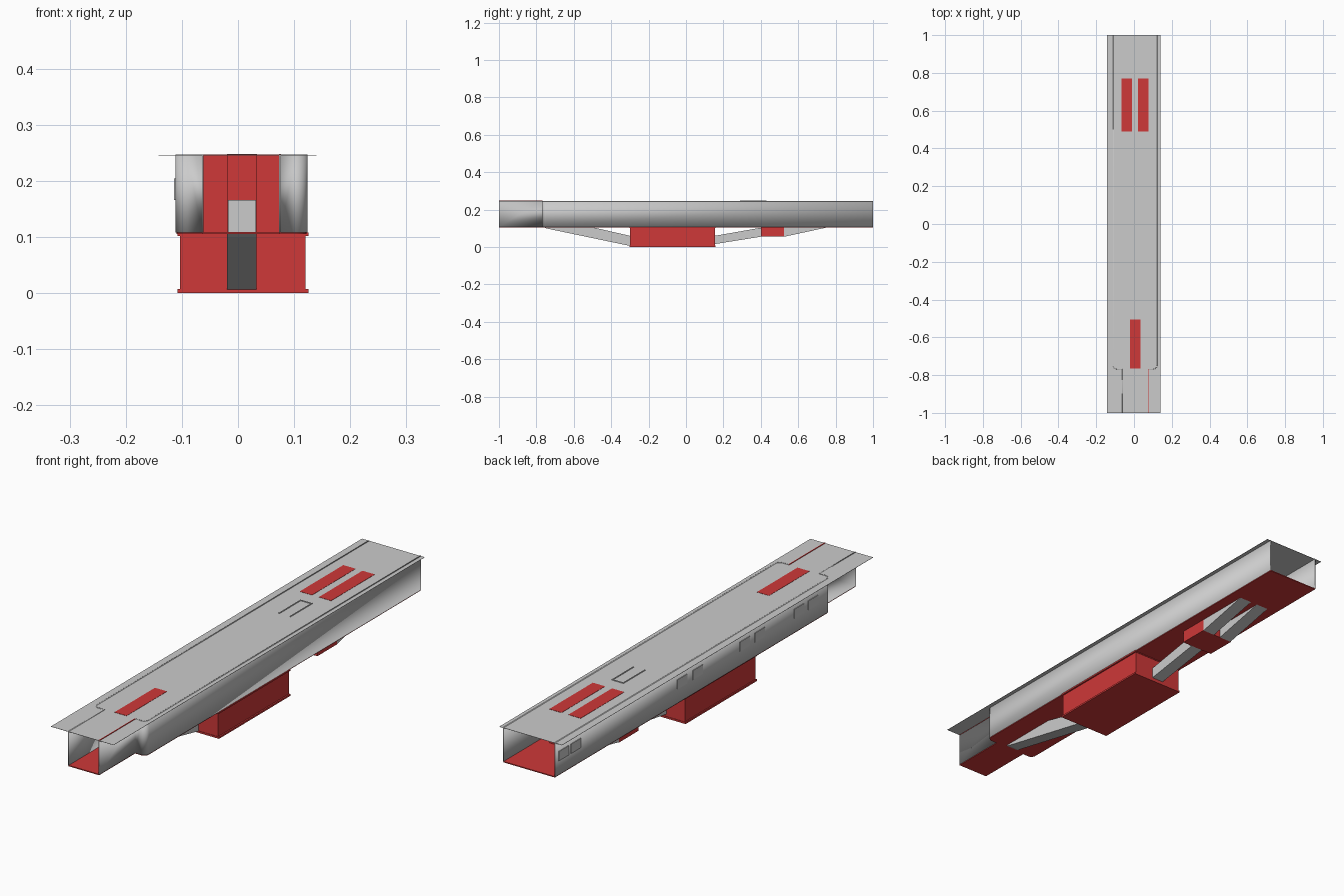
import bpy, bmesh, math

if "Cube" in bpy.data.objects:
    bpy.data.objects.remove(bpy.data.objects["Cube"])

red = bpy.data.materials.new("red")
red.diffuse_color = (0.62, 0.04, 0.04, 1)
red.use_nodes = True
red.node_tree.nodes["Principled BSDF"].inputs["Base Color"].default_value = red.diffuse_color

FLOOR, DECK = 0.108, 0.2455
XL, XR = -0.110, 0.122      # wide hull sides
NL, NR = -0.063, 0.075      # narrow bow sides
YS = -0.768                 # step between bow and hull


def finish(name, bm, mat=None):
    bmesh.ops.recalc_face_normals(bm, faces=bm.faces)
    me = bpy.data.meshes.new(name)
    bm.to_mesh(me)
    bm.free()
    ob = bpy.data.objects.new(name, me)
    bpy.context.collection.objects.link(ob)
    if mat:
        me.materials.append(mat)
    return ob


def prism(name, pts, a, b, axis, mat=None):
    """Extrude a closed profile from a to b; axis 'x' uses (y,z), axis 'z' uses (x,y)."""
    put = (lambda p, t: (t, p[0], p[1])) if axis == 'x' else (lambda p, t: (p[0], p[1], t))
    bm = bmesh.new()
    lo = [bm.verts.new(put(p, a)) for p in pts]
    hi = [bm.verts.new(put(p, b)) for p in pts]
    bm.faces.new(lo)
    bm.faces.new(hi)
    n = len(pts)
    for i in range(n):
        j = (i + 1) % n
        bm.faces.new((lo[i], lo[j], hi[j], hi[i]))
    return finish(name, bm, mat)


def box(name, x0, x1, y0, y1, z0, z1, mat=None):
    return prism(name, [(x0, y0), (x1, y0), (x1, y1), (x0, y1)], z0, z1, 'z', mat)


def side_path(narrow, wide, r=0.02, n=8):
    """Plan line of one hull side, with a rounded outer corner at the step."""
    s = 1 if wide > narrow else -1
    pts = [(narrow, -1), (narrow, YS)]
    for i in range(n + 1):
        t = math.pi / 2 * i / n
        pts.append((wide - s * r + s * r * math.sin(t), YS + r - r * math.cos(t)))
    return pts + [(wide, 1)]


# hull side walls, top edges standing just proud of the deck
for name, nx, wx in (("left_wall", NL, XL), ("right_wall", NR, XR)):
    bm = bmesh.new()
    lines = [(bm.verts.new((x, y, FLOOR)), bm.verts.new((x, y, 0.247)))
             for x, y in side_path(nx, wx)]
    for (a, b), (c, d) in zip(lines, lines[1:]):
        bm.faces.new((a, c, d, b))
    ob = finish(name, bm)
    mod = ob.modifiers.new("thickness", 'SOLIDIFY')
    mod.thickness, mod.offset = 0.003, 0
    bpy.ops.object.select_all(action='DESELECT')
    ob.select_set(True)
    bpy.context.view_layer.objects.active = ob
    bpy.ops.object.shade_smooth_by_angle(angle=math.radians(30))

# floor, flat deck, red edge strip on the bow
prism("hull_floor", side_path(NL, XL) + side_path(NR, XR)[::-1], FLOOR - 0.003, FLOOR + 0.001, 'z', red)
box("deck", -0.142, 0.14, -1, 1, DECK - 0.001, DECK)
box("bow_edge_strip", NR - 0.002, NR + 0.002, -1, YS, 0.243, 0.2475, red)

# red stair shafts, showing as panels in the deck
for name, x0, x1, y0, y1 in (("front_shaft", -0.02, 0.034, -0.765, -0.505),
                             ("rear_shaft_left", -0.065, -0.01, 0.49, 0.77),
                             ("rear_shaft_right", 0.021, 0.076, 0.49, 0.77)):
    box(name, x0, x1, y0, y1, FLOOR, DECK + 0.001, red)
box("shaft_door", -0.018, 0.032, -0.769, -0.765, FLOOR, 0.166)

# U-shaped railing on the deck
rail = [(-0.02, 0.29), (-0.02, 0.43), (0.034, 0.43), (0.034, 0.29),
        (0.03, 0.29), (0.03, 0.426), (-0.016, 0.426), (-0.016, 0.29)]
prism("deck_railing", rail, DECK, 0.248, 'z')

# paired windows on the left wall
for i, y in enumerate((0.948, 0.87, 0.185, 0.087, -0.217, -0.314, -0.566, -0.657)):
    box(f"window_{i}", XL - 0.004, XL, y - 0.032, y + 0.032, 0.166, 0.204)

# main lower hall with projecting plates
box("lower_hall", -0.103, 0.12, -0.30, 0.155, 0.004, FLOOR, red)
box("hall_bottom_plate", -0.108, 0.126, -0.302, 0.157, 0, 0.007, red)
box("hall_top_plate", -0.108, 0.126, -0.302, 0.157, 0.102, FLOOR, red)

# small landing below the rear floor
box("rear_landing", -0.067, 0.077, 0.40, 0.525, 0.055, FLOOR, red)

# sloping escalator tubes under the floor
front = [(-0.765, FLOOR), (-0.745, 0.099), (-0.30, 0.006), (-0.30, 0.06), (-0.51, FLOOR)]
middle = [(0.155, 0.016), (0.40, 0.055), (0.40, 0.103), (0.155, 0.06)]
rear = [(0.525, 0.055), (0.77, FLOOR), (0.525, FLOOR)]
for name, prof, x0, x1 in (("front_escalator", front, -0.02, 0.033),
                           ("middle_escalator", middle, -0.02, 0.033),
                           ("rear_escalator_left", rear, -0.065, -0.01),
                           ("rear_escalator_right", rear, 0.021, 0.076)):
    prism(name, prof, x0, x1, 'x')
